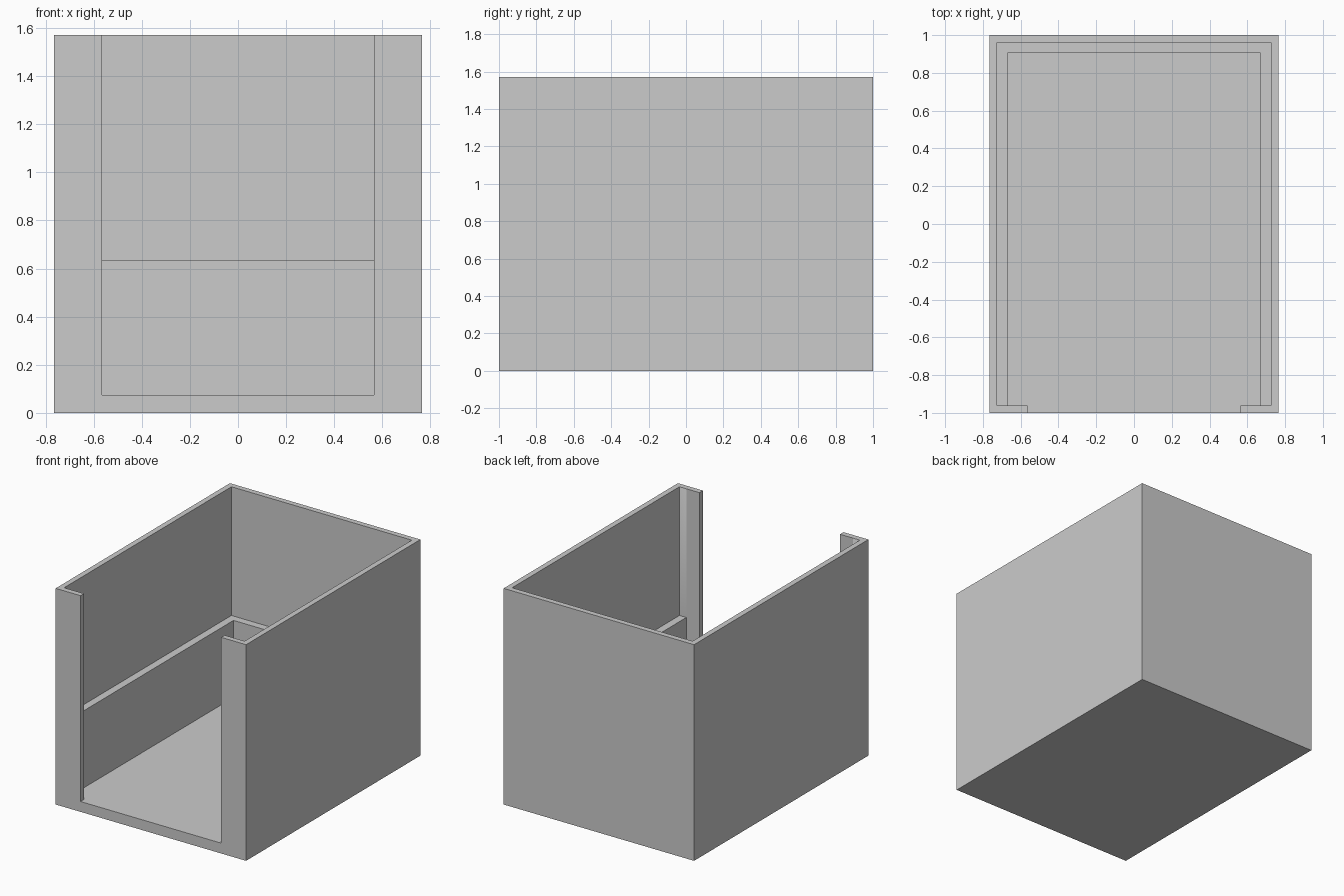
import bpy, bmesh
from mathutils import Vector

cube = bpy.data.objects.get("Cube")
if cube:
    bpy.data.objects.remove(cube, do_unlink=True)

W, D, H = 0.765, 1.0, 1.57      # half width, half depth, height
WALL = 0.04                     # wall thickness
LEDGE = 0.095                   # wall thickness below the ledge
FLOOR, LEDGE_Z = 0.075, 0.635   # floor top and ledge height
OPENING = 0.565                 # half width of the front opening
ROUND = 0.016                   # edge rounding
ABOVE = H + 0.2

grey = bpy.data.materials.new("plain grey")
grey.use_nodes = True
colour = (0.6, 0.6, 0.6, 1)
grey.diffuse_color = colour
grey.node_tree.nodes["Principled BSDF"].inputs["Base Color"].default_value = colour


def box(name, low, high):
    """Box object between two opposite corners."""
    low, high = Vector(low), Vector(high)
    bm = bmesh.new()
    bmesh.ops.create_cube(bm, size=1)
    for v in bm.verts:
        v.co = (low + high) / 2 + v.co * (high - low)
    mesh = bpy.data.meshes.new(name)
    bm.to_mesh(mesh)
    bm.free()
    obj = bpy.data.objects.new(name, mesh)
    bpy.context.collection.objects.link(obj)
    return obj


# Solid block, hollowed by three cuts
body = box("open_front_bin", (-W, -D, 0), (W, D, H))
body.data.materials.append(grey)
cutters = [
    box("upper_cavity_cutter", (WALL - W, WALL - D, LEDGE_Z), (W - WALL, D - WALL, ABOVE)),
    box("lower_cavity_cutter", (LEDGE - W, WALL - D, FLOOR), (W - LEDGE, D - LEDGE, ABOVE)),
    box("opening_cutter", (-OPENING, -D - 0.2, FLOOR), (OPENING, 0, ABOVE)),
]
for cutter in cutters:
    cutter.hide_render = True
    cut = body.modifiers.new(cutter.name, 'BOOLEAN')
    cut.operation, cut.solver, cut.object = 'DIFFERENCE', 'EXACT', cutter

bpy.context.view_layer.update()
evaluated = body.evaluated_get(bpy.context.evaluated_depsgraph_get())
bm = bmesh.new()
bm.from_mesh(evaluated.to_mesh())
evaluated.to_mesh_clear()
body.modifiers.clear()
for cutter in cutters:
    bpy.data.objects.remove(cutter, do_unlink=True)

# Round every outward edge except those on the ground
bmesh.ops.remove_doubles(bm, verts=bm.verts, dist=0.0001)
bmesh.ops.dissolve_limit(bm, angle_limit=0.02, verts=bm.verts, edges=bm.edges)
bm.normal_update()
rims = [e for e in bm.edges if e.is_manifold and e.calc_face_angle_signed() > 0.5
        and max(v.co.z for v in e.verts) > 0.001]
bmesh.ops.bevel(bm, geom=rims, offset=ROUND, segments=4, profile=0.5,
                affect='EDGES', clamp_overlap=True)
for f in bm.faces:
    f.material_index = 0
bm.to_mesh(body.data)
bm.free()

# Smooth the rounded rims, keep inner corners sharp
bpy.ops.object.select_all(action='DESELECT')
body.select_set(True)
bpy.context.view_layer.objects.active = body
bpy.ops.object.shade_smooth_by_angle(angle=0.6)
